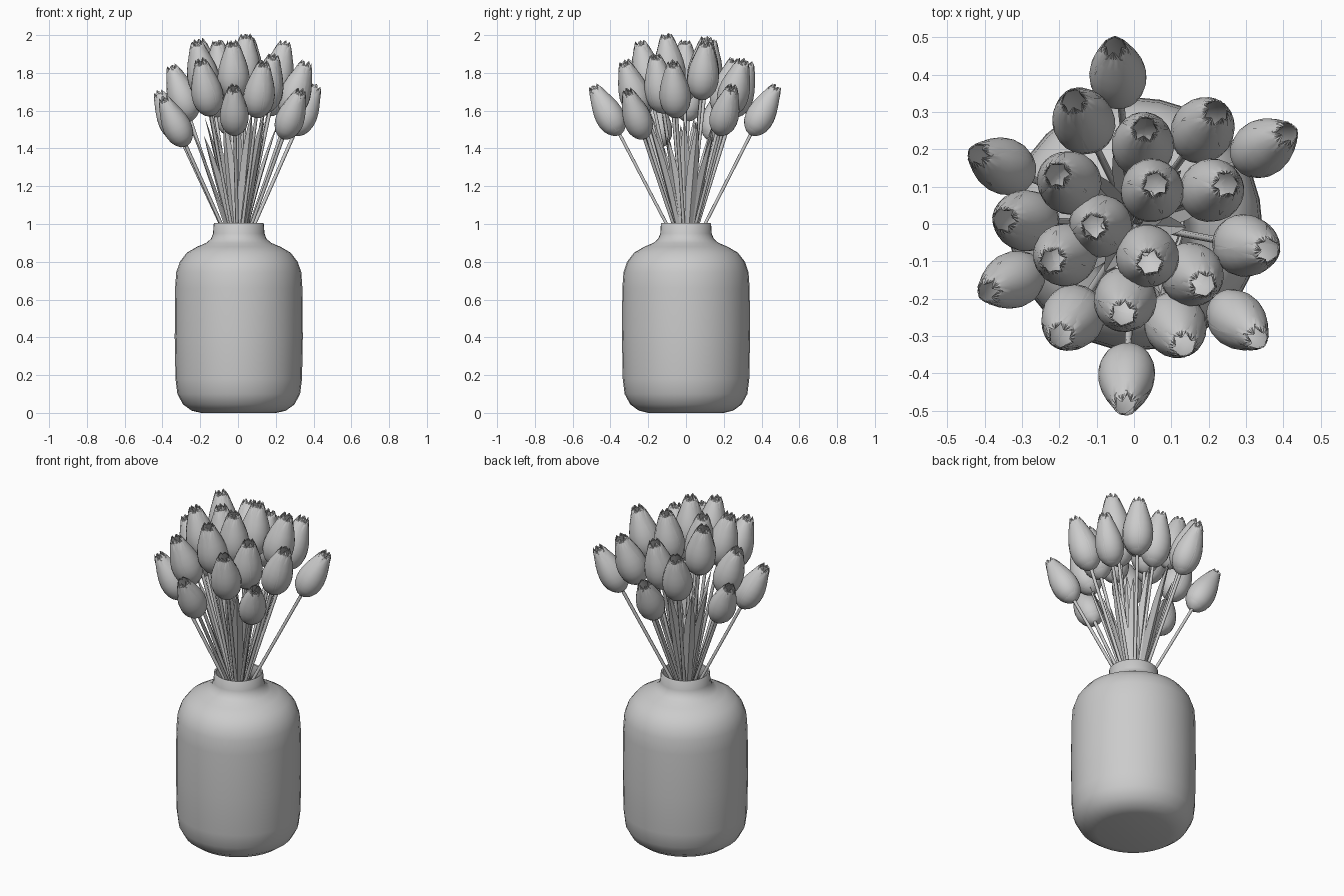
import bpy, bmesh, math, random
from mathutils import Vector

if "Cube" in bpy.data.objects:
    bpy.data.objects.remove(bpy.data.objects["Cube"])

random.seed(4)
FOCUS = Vector((0, 0, 0.84))     # stems fan out from here, inside the neck


def interp(points, t):
    """Smooth interpolation through (t, value) pairs."""
    for (t0, a), (t1, b) in zip(points, points[1:]):
        if t <= t1:
            return a + (b - a) * (t - t0) / (t1 - t0)
    return points[-1][1]


def finish(name, bm, angle=40):
    me = bpy.data.meshes.new(name)
    bm.to_mesh(me)
    bm.free()
    ob = bpy.data.objects.new(name, me)
    bpy.context.collection.objects.link(ob)
    bpy.ops.object.select_all(action='DESELECT')
    ob.select_set(True)
    bpy.context.view_layer.objects.active = ob
    bpy.ops.object.shade_smooth_by_angle(angle=math.radians(angle))
    return ob


def add_grid(bm, rows):
    vs = [[bm.verts.new(p) for p in row] for row in rows]
    for a, b in zip(vs, vs[1:]):
        for i in range(len(a) - 1):
            bm.faces.new((a[i], a[i + 1], b[i + 1], b[i]))


# Vase: lathed profile, outside then over the lip and down the inside
profile = [(0, 0.004), (0.2, 0.0), (0.25, 0.012), (0.295, 0.045), (0.325, 0.10),
           (0.335, 0.18), (0.339, 0.40), (0.337, 0.66), (0.331, 0.745), (0.312, 0.80),
           (0.275, 0.848), (0.22, 0.88), (0.172, 0.90), (0.147, 0.922), (0.136, 0.95),
           (0.133, 1.0), (0.129, 1.005), (0.122, 1.003), (0.118, 0.95), (0.14, 0.90),
           (0.25, 0.84), (0.31, 0.74), (0.31, 0.12), (0.22, 0.04), (0, 0.04)]
bm = bmesh.new()
vs = [bm.verts.new((r, 0, z)) for r, z in profile]
edges = [bm.edges.new(p) for p in zip(vs, vs[1:])]
bmesh.ops.spin(bm, geom=vs + edges, cent=(0, 0, 0), axis=(0, 0, 1),
               angle=math.tau, steps=32, use_duplicate=False)
bmesh.ops.remove_doubles(bm, verts=bm.verts, dist=1e-4)
bmesh.ops.recalc_face_normals(bm, faces=bm.faces)
vase = finish("vase", bm, 60)
vase.location.x = 0.004

# Tulip head centres
heads = [(-.045, .41, 1.60), (-.14, .285, 1.71), (.025, .22, 1.72), (.19, .26, 1.72),
         (.355, .21, 1.60), (-.36, .16, 1.57), (-.18, .115, 1.82), (.05, .093, 1.83),
         (.215, .093, 1.81), (-.30, .01, 1.69), (-.093, -.005, 1.81), (-.19, -.085, 1.81),
         (.31, -.06, 1.71), (.037, -.09, 1.845), (.16, -.14, 1.74), (-.335, -.155, 1.54),
         (-.17, -.26, 1.72), (-.025, -.21, 1.81), (.115, -.28, 1.71), (.285, -.265, 1.58),
         (-.02, -.42, 1.60)]
# Egg-shaped head radius and petal half-angle (degrees) along the height
RADIUS = [(0, .010), (.03, .036), (.09, .058), (.18, .075), (.30, .084), (.42, .085),
          (.55, .079), (.68, .068), (.80, .055), (.90, .042), (1, .027)]
SPREAD = [(0, 64), (.5, 64), (.75, 54), (.9, 40), (.96, 26), (1, 5)]
LEVELS = [0, .03, .09, .18, .30, .42, .55, .68, .80, .90, .96, 1]


def add_petal(bm, angle, length, girth, inset):
    rows = []
    for t in LEVELS:
        r = interp(RADIUS, t) * girth * inset
        half = math.radians(interp(SPREAD, t))
        row = []
        for k in range(9):
            s = k / 4 - 1
            a = angle + s * half
            rr = r * (1 - 0.03 * s * s)
            jag = 0.008 * (k % 2) if t > .85 else 0
            row.append((rr * math.cos(a), rr * math.sin(a), length * (t - .5) + jag))
        rows.append(row)
    add_grid(bm, rows)


def make_tube(name, pts, radius):
    cu = bpy.data.curves.new(name, 'CURVE')
    cu.dimensions = '3D'
    cu.bevel_depth = radius
    cu.bevel_resolution = 1
    cu.use_fill_caps = True
    sp = cu.splines.new('POLY')
    sp.points.add(len(pts) - 1)
    for p, co in zip(sp.points, pts):
        p.co = (*co, 1)
    sp.use_smooth = True
    bpy.context.collection.objects.link(bpy.data.objects.new(name, cu))


# Tulips: three inner and three outer petals on a straight stem
for i, c in enumerate(heads):
    c = Vector(c)
    d = (c - FOCUS).normalized()
    k = min(1, max(0, (c.z - 1.58) / .15))
    length, girth = .28 + .025 * k, .89 + .11 * k
    bm = bmesh.new()
    turn = random.uniform(0, math.tau)
    for j in range(6):
        outer = j % 2
        add_petal(bm, turn + j * math.tau / 6, length * (1 if outer else 1.03), girth,
                  1 if outer else .94)
    head = finish(f"tulip_head_{i + 1}", bm)
    head.rotation_mode = 'QUATERNION'
    head.rotation_quaternion = Vector((0, 0, 1)).rotation_difference(d)
    head.location = c
    base = c - d * (length / 2 - .01)
    low = FOCUS + Vector((d.x, d.y, 0)) * .04
    make_tube(f"stem_{i + 1}", [base, low, (-d.x * .2, -d.y * .2, .1)], .0095)

# Leaves: folded lance-shaped blades between the stems
WIDTH = [(0, .012), (.25, .022), (.5, .032), (.7, .030), (.85, .02), (.95, .009), (1, .001)]
for i in range(16):
    a = i * 2.39996 + .5
    out = Vector((math.cos(a), math.sin(a), 0))
    side = Vector((-math.sin(a), math.cos(a), 0))
    reach = .10 + .15 * ((i * 7) % 16) / 15
    top = random.uniform(1.45, 1.6)
    bm = bmesh.new()
    rows = []
    for n in range(11):
        t = n / 10
        p = out * (.01 + reach * (.85 * t + .15 * t * t)) + Vector((0, 0, .8 + (top - .8) * t))
        w = interp(WIDTH, t)
        rows.append([p + side * w * s + out * w * .45 * abs(s) * -1 for s in (-1, -.5, 0, .5, 1)])
    add_grid(bm, rows)
    finish(f"leaf_{i + 1}", bm)
